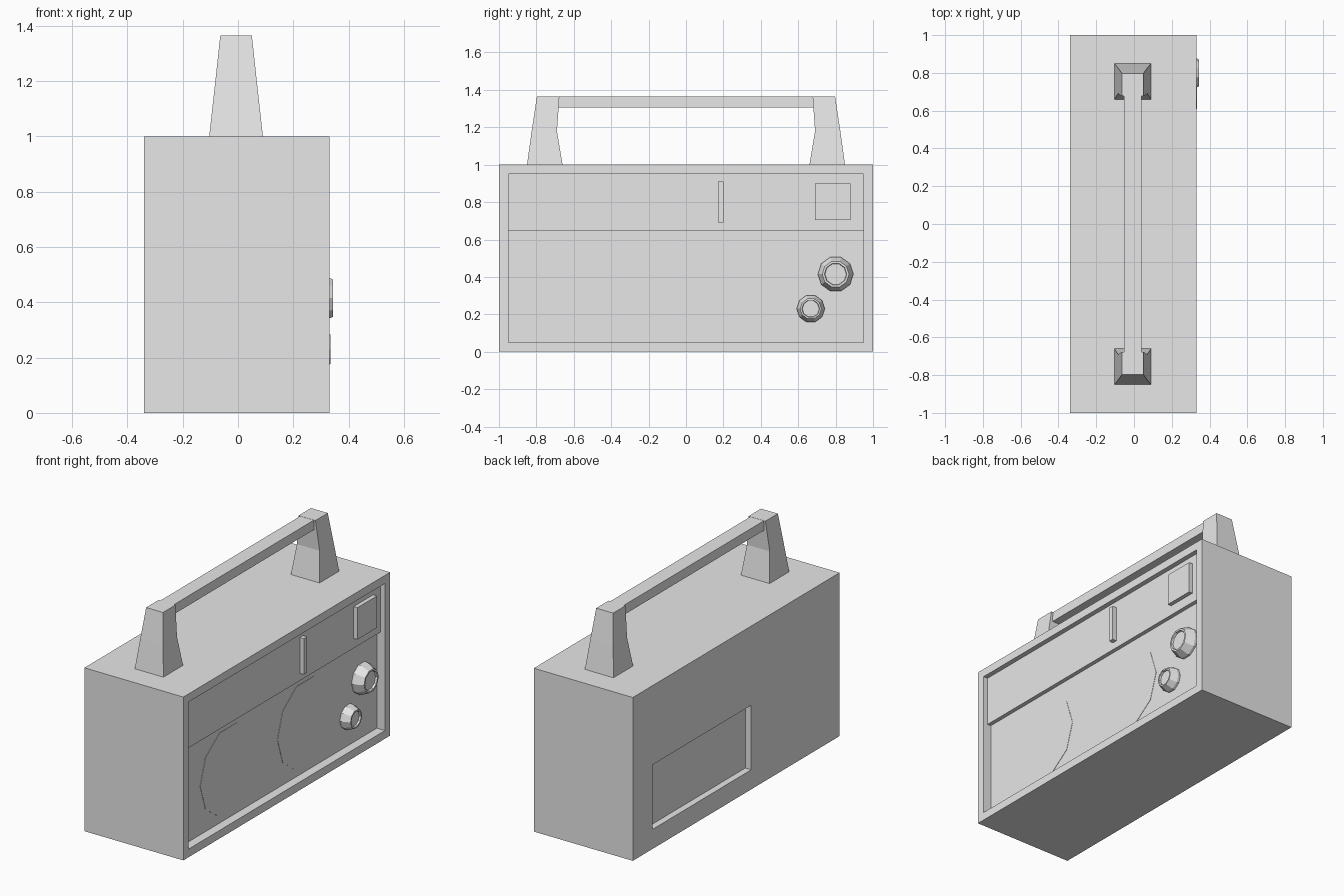
import bpy, bmesh
from math import cos, sin, pi

if "Cube" in bpy.data.objects:
    bpy.data.objects.remove(bpy.data.objects["Cube"], do_unlink=True)

grey = bpy.data.materials.new("plain_grey")
grey.use_nodes = True
grey.diffuse_color = (0.8, 0.8, 0.8, 1)
grey.node_tree.nodes["Principled BSDF"].inputs["Base Color"].default_value = (0.8, 0.8, 0.8, 1)


def loft(name, rings):
    """Skin a list of equal point rings and cap both ends."""
    bm = bmesh.new()
    loops = [[bm.verts.new(p) for p in ring] for ring in rings]
    n = len(loops[0])
    for a, b in zip(loops, loops[1:]):
        for i in range(n):
            j = (i + 1) % n
            bm.faces.new((a[i], a[j], b[j], b[i]))
    bm.faces.new(loops[0][::-1])
    bm.faces.new(loops[-1])
    bmesh.ops.recalc_face_normals(bm, faces=bm.faces)
    mesh = bpy.data.meshes.new(name)
    bm.to_mesh(mesh)
    bm.free()
    mesh.materials.append(grey)
    obj = bpy.data.objects.new(name, mesh)
    bpy.context.collection.objects.link(obj)
    return obj


def rect(x0, x1, y0, y1, z):
    return [(x0, y0, z), (x1, y0, z), (x1, y1, z), (x0, y1, z)]


def box(name, x, y, z):
    return loft(name, [rect(*x, *y, h) for h in z])


def turned(name, y, z, profile, sides=10):
    """Round part facing +x, from (x, radius) pairs."""
    angles = [2 * pi * i / sides for i in range(sides)]
    return loft(name, [[(x, y + r * cos(a), z + r * sin(a)) for a in angles]
                       for x, r in profile])


def cut(target, cutter):
    mod = target.modifiers.new("recess", 'BOOLEAN')
    mod.operation, mod.solver, mod.object = 'DIFFERENCE', 'EXACT', cutter
    bpy.context.view_layer.objects.active = target
    bpy.ops.object.modifier_apply(modifier=mod.name)
    bpy.data.objects.remove(cutter, do_unlink=True)


# Case with a sunken face and a battery recess behind
case = box("case", (-0.34, 0.33), (-1, 1), (0, 1))
cut(case, box("face_cutter", (0.275, 0.5), (-0.95, 0.95), (0.05, 0.95)))
cut(case, box("battery_cutter", (-0.5, -0.30), (-0.145, 0.81), (0.12, 0.515)))

# Raised tuning panel, needle and square window
box("tuning_panel", (0.26, 0.30), (-0.955, 0.955), (0.645, 0.955))
box("tuning_needle", (0.29, 0.328), (0.17, 0.2), (0.69, 0.91))
box("square_window", (0.29, 0.325), (0.69, 0.88), (0.705, 0.9))

# Speaker discs
for side, y in (("front", -0.49), ("back", 0.257)):
    turned(side + "_speaker", y, 0.345, [(0.27, 0.27), (0.277, 0.27)])

# Knobs with dished ends
for name, y, z, r, tip in (("large_knob", 0.8, 0.415, 0.095, 0.343),
                           ("small_knob", 0.667, 0.23, 0.075, 0.334)):
    turned(name, y, z, [(0.265, r), (0.29, r), (tip, r * 0.75),
                        (tip, r * 0.63), (tip - 0.012, r * 0.6)])

# Handle posts, tapered and pinched on the inner side, and the bar
MID = -0.007
for name, s in (("front_handle_post", -1), ("back_handle_post", 1)):
    loft(name, [rect(MID - w, MID + w, s * a, s * b, z) for w, a, b, z in
                ((0.097, 0.66, 0.85, 1.0), (0.077, 0.69, 0.825, 1.18),
                 (0.057, 0.677, 0.797, 1.365))])
box("handle_bar", (MID - 0.046, MID + 0.046), (-0.69, 0.69), (1.305, 1.364))
